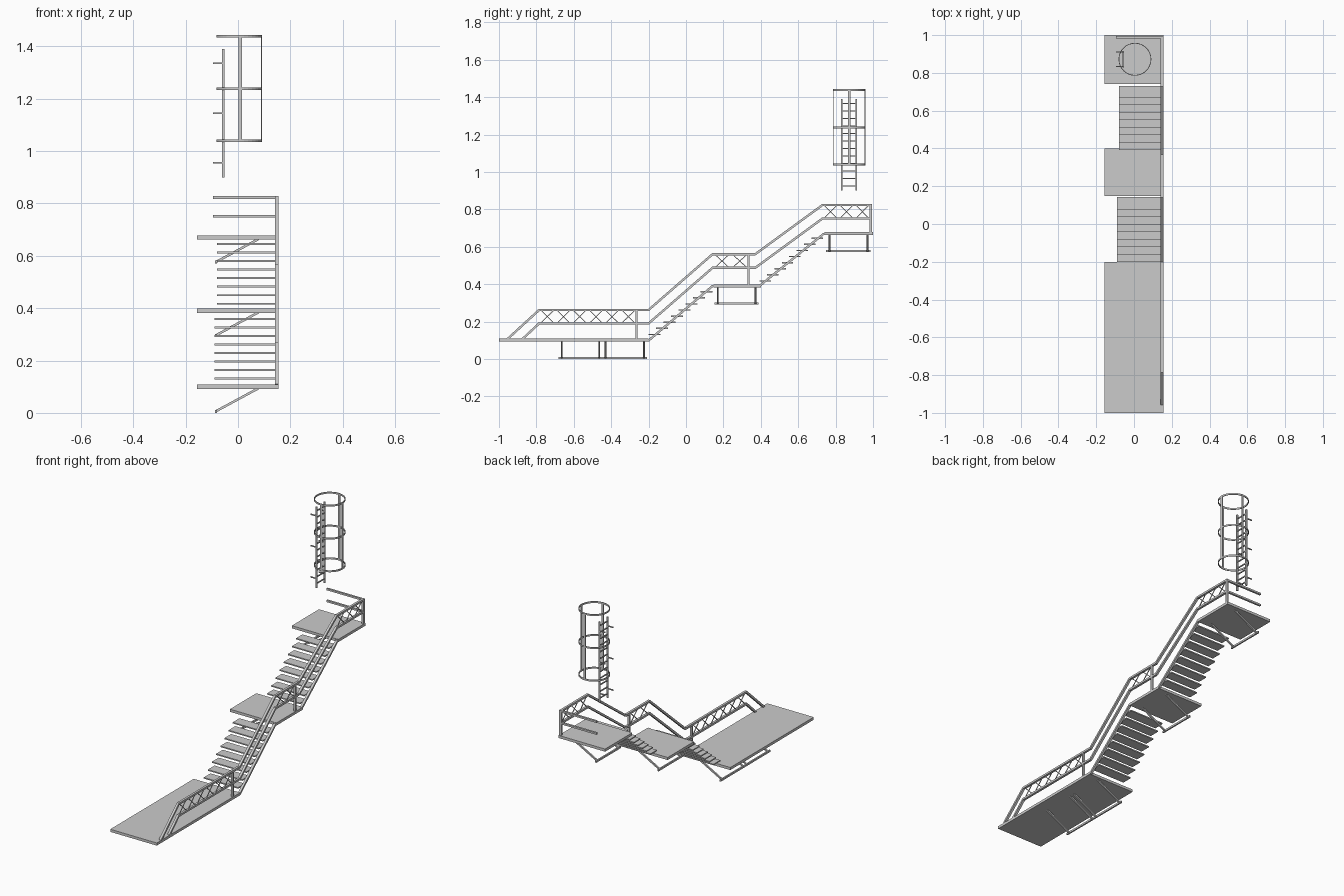
import bpy, bmesh, math
from mathutils import Vector

if "Cube" in bpy.data.objects:
    bpy.data.objects.remove(bpy.data.objects["Cube"])

X, Y, Z = Vector((1, 0, 0)), Vector((0, 1, 0)), Vector((0, 0, 1))


def finish(name, bm):
    bmesh.ops.recalc_face_normals(bm, faces=bm.faces)
    me = bpy.data.meshes.new(name)
    bm.to_mesh(me)
    bm.free()
    ob = bpy.data.objects.new(name, me)
    bpy.context.collection.objects.link(ob)
    return ob


def sweep(bm, pts, axis, w, h, closed=False):
    """Mitred rectangular bar along a planar path; w is measured along axis."""
    p = [Vector(q) for q in pts]
    n, rings = len(p), []
    for i in range(n):
        a = (p[i] - p[i - 1]).normalized() if i or closed else None
        b = (p[(i + 1) % n] - p[i]).normalized() if i < n - 1 or closed else None
        a, b = a or b, b or a
        t = (a + b).normalized()
        side = axis.cross(t) * (h / 2 / t.dot(a))
        up = axis * (w / 2)
        rings.append([bm.verts.new(p[i] + u * up + s * side)
                      for u, s in ((-1, -1), (1, -1), (1, 1), (-1, 1))])
    for i in range(n if closed else n - 1):
        r, q = rings[i], rings[(i + 1) % n]
        for k in range(4):
            bm.faces.new((r[k], r[(k + 1) % 4], q[(k + 1) % 4], q[k]))
    if not closed:
        bm.faces.new(rings[0])
        bm.faces.new(rings[-1])


def bars(name, paths, axis, w, h, closed=False):
    bm = bmesh.new()
    for path in paths:
        sweep(bm, path, axis, w, h, closed)
    return finish(name, bm)


def slab(name, y0, y1, z):
    return bars(name, [[(-0.001, y0, z), (-0.001, y1, z)]], X, 0.312, 0.016)


# Platforms
slab("lower_platform", -1.0, -0.2, 0.1)
slab("middle_platform", 0.147, 0.4, 0.39)
slab("top_platform", 0.74, 1.0, 0.67)

# Stair treads
for name, x0, y0, z0, depth in (("lower_treads", -0.09, -0.2, 0.131, 0.064),
                                ("upper_treads", -0.08, 0.393, 0.417, 0.061)):
    xm, w = (x0 + 0.141) / 2, 0.141 - x0
    bars(name, [[(xm, y0 + i * 0.0397, z0 + i * 0.0326),
                 (xm, y0 + i * 0.0397 + depth, z0 + i * 0.0326)] for i in range(8)],
         X, w, 0.007)

# Side rails and stringers
R = 0.148


def side(pts):
    return [(R, y, z) for y, z in pts]


bars("top_rail", [side([(-0.955, 0.106), (-0.785, 0.262), (-0.2, 0.262), (0.142, 0.56),
                        (0.37, 0.56), (0.73, 0.823), (0.988, 0.823), (0.988, 0.67)])],
     X, 0.014, 0.012)
bars("middle_rail", [side([(-0.875, 0.106), (-0.785, 0.19), (-0.2, 0.19), (0.142, 0.487),
                           (0.37, 0.487), (0.73, 0.751), (0.988, 0.751)])],
     X, 0.014, 0.012)
bars("stringers", [side([(-0.21, 0.1), (-0.198, 0.1), (0.142, 0.39), (0.16, 0.39)]),
                   side([(0.37, 0.39), (0.392, 0.39), (0.735, 0.668), (0.75, 0.668)])],
     X, 0.014, 0.012)
bars("rail_posts", [side([(-0.265, 0.1), (-0.265, 0.262)]),
                    side([(0.335, 0.39), (0.335, 0.56)])], X, 0.014, 0.01)
bars("back_rails", [[(-0.095, 0.988, z), (0.142, 0.988, z)] for z in (0.823, 0.751)],
     Y, 0.012, 0.011)

# Cross bracing between the rails
braces = []
for y0, y1, z0, z1, n in ((-0.785, -0.265, 0.19, 0.262, 6), (0.145, 0.335, 0.487, 0.56, 2),
                          (0.73, 0.985, 0.751, 0.823, 3)):
    s = (y1 - y0) / n
    for i in range(n):
        a, b = y0 + i * s, y0 + (i + 1) * s
        m = s * 0.08
        braces += [side([(a + m, z0), (b - m, z1)]), side([(a + m, z1), (b - m, z0)])]
bars("rail_cross_braces", braces, X, 0.004, 0.004)

# Slanted support brackets under the platforms
arms, feet = [], []
for y0, y1, z in ((-0.665, -0.463, 0.006), (-0.43, -0.225, 0.006),
                  (0.17, 0.372, 0.296), (0.767, 0.97, 0.576)):
    arms += [[(-0.085, y, z), (0.078, y, z + 0.088)] for y in (y0, y1)]
    feet.append([(-0.084, y0 - 0.018, z), (-0.084, y1 + 0.016, z)])
bars("bracket_arms", arms, Y, 0.009, 0.009)
bars("bracket_feet", feet, X, 0.009, 0.011)

# Ladder
LX, LY = -0.057, (0.833, 0.911)
bars("ladder_rails", [[(LX, y, 0.9), (LX, y, 1.39)] for y in LY], X, 0.01, 0.008)
bars("ladder_rungs", [[(LX, LY[0], 0.925 + i * 0.04), (LX, LY[1], 0.925 + i * 0.04)]
                      for i in range(12)], X, 0.006, 0.006)
bars("ladder_standoffs", [[(-0.096, y, z), (LX, y, z)]
                          for y in LY for z in (0.955, 1.145, 1.335)], Y, 0.006, 0.006)

# Safety cage
CX, CY, CR, N = 0.005, 0.872, 0.085, 32
bars("cage_hoops", [[(CX + CR * math.cos(math.tau * i / N), CY + CR * math.sin(math.tau * i / N), z)
                     for i in range(N)] for z in (1.04, 1.238, 1.438)], Z, 0.01, 0.004, True)
bars("cage_front_back_strips", [[(CX + 0.004, CY + s * CR, 1.035), (CX + 0.004, CY + s * CR, 1.443)]
                                for s in (-1, 1)], X, 0.014, 0.004)
bars("cage_outer_strip", [[(CX + CR, CY, 1.035), (CX + CR, CY, 1.443)]], Y, 0.014, 0.004)
